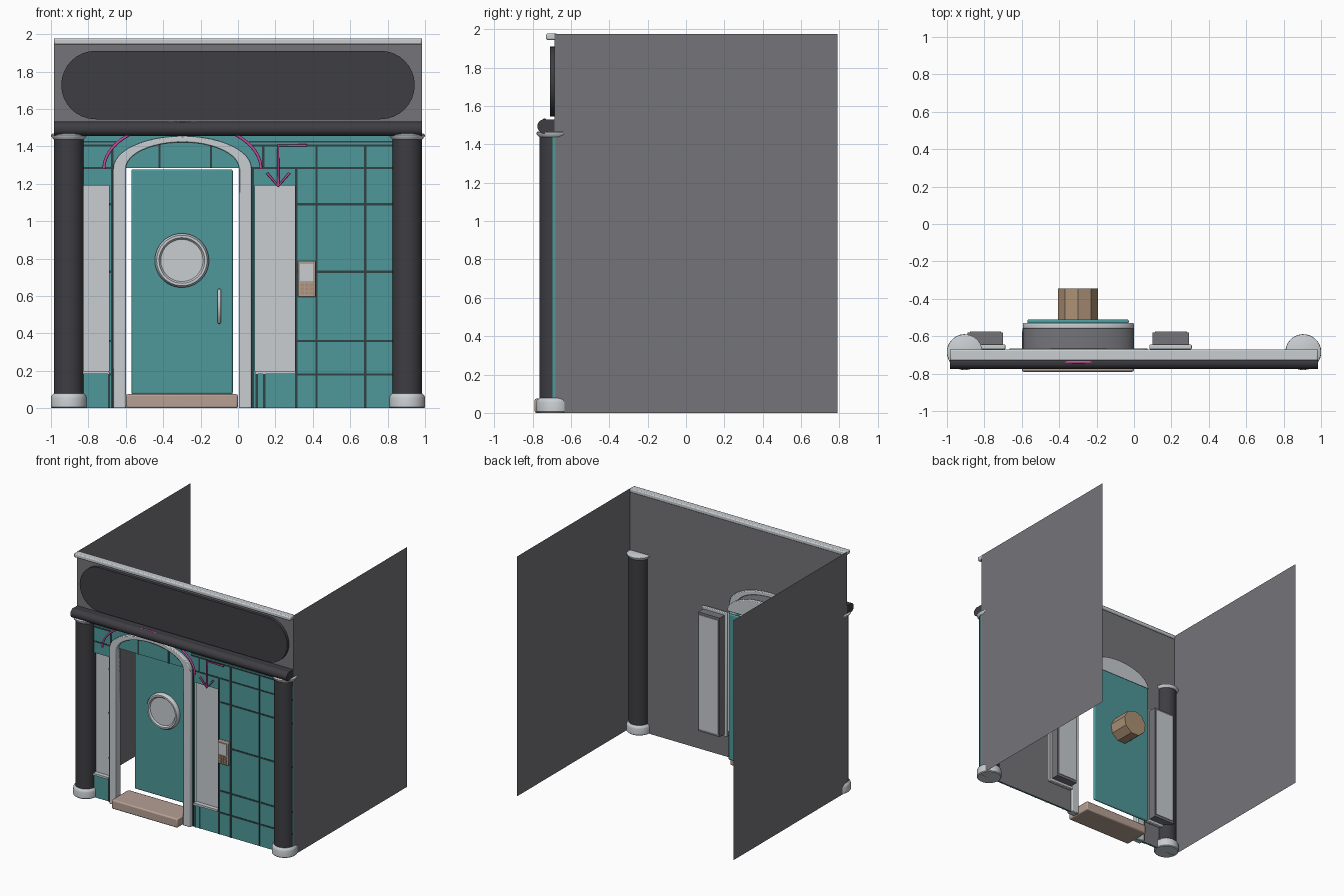
import bpy, bmesh, math
from mathutils import Vector

if "Cube" in bpy.data.objects:
    bpy.data.objects.remove(bpy.data.objects["Cube"])


def material(name, r, g, b):
    m = bpy.data.materials.new(name)
    lin = [((c / 255 + 0.055) / 1.055) ** 2.4 for c in (r, g, b)]
    m.diffuse_color = (*lin, 1)
    m.use_nodes = True
    m.node_tree.nodes["Principled BSDF"].inputs["Base Color"].default_value = m.diffuse_color
    return m


TEAL = material("teal tile", 78, 152, 154)
DARK = material("charcoal", 62, 61, 66)
GREY = material("wall grey", 117, 116, 121)
LIGHT = material("light trim", 200, 205, 208)
GROUT = material("dark grout", 48, 66, 68)
PINK = material("neon pink", 200, 75, 160)
STEP = material("step stone", 182, 160, 148)
WOOD = material("tan wood", 172, 145, 118)


def finish(name, bm, mat, bevel=0, recalc=True):
    if recalc:
        bmesh.ops.recalc_face_normals(bm, faces=bm.faces)
    me = bpy.data.meshes.new(name)
    bm.to_mesh(me)
    bm.free()
    me.materials.append(mat)
    ob = bpy.data.objects.new(name, me)
    bpy.context.collection.objects.link(ob)
    for p in me.polygons:
        p.use_smooth = True
    me.set_sharp_from_angle(angle=math.radians(35))
    if bevel:
        mod = ob.modifiers.new("edge", "BEVEL")
        mod.width, mod.segments, mod.limit_method = bevel, 2, "ANGLE"
    return ob


def prism(name, pts, y0, y1, mat, bevel=0):
    """Outline in x and z, extruded along y."""
    bm = bmesh.new()
    f = bm.faces.new([bm.verts.new((x, y0, z)) for x, z in pts])
    new = bmesh.ops.extrude_face_region(bm, geom=[f])["geom"]
    bmesh.ops.translate(bm, vec=(0, y1 - y0, 0),
                        verts=[v for v in new if isinstance(v, bmesh.types.BMVert)])
    return finish(name, bm, mat, bevel)


def box(name, x0, x1, y0, y1, z0, z1, mat, bevel=0):
    return prism(name, [(x0, z0), (x1, z0), (x1, z1), (x0, z1)], y0, y1, mat, bevel)


def lathe(name, centre, profile, n, mat, axis="z"):
    """Radius and height pairs turned about z or y."""
    bm = bmesh.new()
    rings = []
    for r, h in profile:
        ring = []
        for i in range(n):
            a = 2 * math.pi * (i + 0.25) / n
            c, s = r * math.cos(a), r * math.sin(a)
            off = Vector((c, s, h)) if axis == "z" else Vector((c, h, s))
            ring.append(bm.verts.new(Vector(centre) + off))
        rings.append(ring)
    for a, b in zip(rings, rings[1:]):
        for i in range(n):
            j = (i + 1) % n
            bm.faces.new((a[i], a[j], b[j], b[i]))
    bm.faces.new(rings[0])
    bm.faces.new(rings[-1])
    return finish(name, bm, mat)


def sheet(name, corners, mat):
    bm = bmesh.new()
    bm.faces.new([bm.verts.new(c) for c in corners])
    return finish(name, bm, mat, recalc=False)


def tube(name, pts, r, mat):
    cu = bpy.data.curves.new(name, "CURVE")
    cu.dimensions, cu.bevel_depth, cu.bevel_resolution = "3D", r, 2
    cu.use_fill_caps = True
    sp = cu.splines.new("POLY")
    sp.points.add(len(pts) - 1)
    for p, co in zip(sp.points, pts):
        p.co = (*co, 1)
    cu.materials.append(mat)
    ob = bpy.data.objects.new(name, cu)
    bpy.context.collection.objects.link(ob)


def half_ellipse(cx, cz, a, b, n=24):
    return [(cx + a * math.cos(math.pi * i / n), cz + b * math.sin(math.pi * i / n))
            for i in range(n + 1)]


CX = -0.297                      # doorway centre
DOOR = (-0.6, 0.005, 0, 1.285)   # openings as x0, x1, z0, z1
WINDOWS = [(-0.9, -0.69, 0.19, 1.19), (0.09, 0.305, 0.19, 1.19)]


# Wall: pieces around the openings, teal in front and a grey sheet behind
def wall():
    xs = [-0.985, -0.9, -0.69, -0.6, 0.005, 0.09, 0.305, 0.985]
    zs = [0, 0.19, 1.19, 1.285, 1.46]
    front, back = bmesh.new(), bmesh.new()
    for x0, x1 in zip(xs, xs[1:]):
        for z0, z1 in zip(zs, zs[1:]):
            mx, mz = (x0 + x1) / 2, (z0 + z1) / 2
            if any(a < mx < b and c < mz < d for a, b, c, d in [DOOR] + WINDOWS):
                continue
            q = [(x0, z0), (x1, z0), (x1, z1), (x0, z1)]
            front.faces.new([front.verts.new((x, -0.695, z)) for x, z in q])
            back.faces.new([back.verts.new((x, -0.68, z)) for x, z in reversed(q)])
    bmesh.ops.remove_doubles(front, verts=front.verts, dist=1e-4)
    # Reveals around the openings and the outer ends
    rim = [e for e in front.edges if e.is_boundary]
    new = bmesh.ops.extrude_edge_only(front, edges=rim)["geom"]
    bmesh.ops.translate(front, vec=(0, 0.0148, 0),
                        verts=[v for v in new if isinstance(v, bmesh.types.BMVert)])
    finish("tiled_wall", front, TEAL, recalc=False)
    finish("wall_back", back, GREY, recalc=False)


wall()
box("upper_wall", -0.985, 0.985, -0.685, -0.68, 1.46, 1.96, GREY)
for s, side in ((-1, "left"), (1, "right")):
    x = 0.985 * s
    c = [(x, -0.685, 0), (x, 0.79, 0), (x, 0.79, 1.975), (x, -0.685, 1.975)]
    sheet(side + "_wall", c if s > 0 else c[::-1], GREY)

# Grout lines between the tiles
for z in (0.18, 0.36, 0.73, 1.09):
    box("grout_row", 0.31, 0.985, -0.699, -0.694, z - 0.006, z + 0.006, GROUT)
    box("grout_row_left", -0.69, -0.665, -0.699, -0.694, z - 0.006, z + 0.006, GROUT)
for z in (1.285, 1.405, 1.425):
    box("grout_band_right", 0.06, 0.985, -0.699, -0.694, z - 0.005, z + 0.005, GROUT)
    box("grout_band_left", -0.985, -0.65, -0.699, -0.694, z - 0.005, z + 0.005, GROUT)
for x, z0, z1 in ((0.42, 0, 1.4), (0.68, 0, 1.4), (0.312, 0, 1.285), (0.14, 0, 0.19),
                  (0.10, 0, 0.19), (0.079, 0, 1.285), (0.135, 1.285, 1.4),
                  (-0.145, 1.285, 1.42), (-0.42, 1.285, 1.42), (-0.672, 0, 1.4),
                  (-0.69, 0, 0.19)):
    box("grout_column", x - 0.006, x + 0.006, -0.699, -0.694, z0, z1, GROUT)

# Sign panel, roof cap and cornice
pill = []
for i in range(17):
    a = -math.pi / 2 + math.pi * i / 16
    pill.append((0.762 + 0.183 * math.cos(a), 1.728 + 0.183 * math.sin(a)))
pill += [(-x, z) for x, z in reversed(pill)]
prism("sign_panel", pill, -0.71, -0.684, DARK)
box("roof_cap", -0.985, 0.985, -0.73, -0.67, 1.945, 1.978, LIGHT, 0.008)
box("cornice_back", -0.985, 0.985, -0.735, -0.684, 1.465, 1.53, DARK)
rod = [(0.038 * math.cos(a), 0.038 * math.sin(a))
       for a in (2 * math.pi * i / 20 for i in range(20))]
ob = prism("cornice_rod", rod, -0.985, 0.985, DARK)
ob.rotation_euler = (0, 0, math.pi / 2)
ob.location = (0, -0.737, 1.494)

# Columns with bases and caps
for s in (-1, 1):
    at = (0.905 * s, -0.685, 0)
    lathe("column", at, [(0.08, 0.05), (0.08, 1.45)], 32, DARK)
    lathe("column_base", at, [(0.09, 0), (0.096, 0.006), (0.096, 0.055), (0.092, 0.068),
                              (0.081, 0.078)], 32, LIGHT)
    lathe("column_cap", at, [(0.081, 1.438), (0.094, 1.453), (0.095, 1.462),
                             (0.085, 1.468)], 32, LIGHT)

# Door surround, deep lintel and back arch
outer = [(0.073, 0)] + half_ellipse(CX, 1.28, 0.37, 0.175) + [(-0.667, 0)]
inner = [(-0.6, 0)] + half_ellipse(CX, 1.28, 0.303, 0.142)[::-1] + [(0.005, 0)]
prism("door_surround", outer + inner, -0.725, -0.665, LIGHT, 0.006)
prism("lintel", half_ellipse(CX, 1.285, 0.298, 0.14), -0.679, -0.56, GREY)
prism("back_arch", half_ellipse(CX, 1.285, 0.298, 0.15), -0.56, -0.53, LIGHT, 0.006)

# Door, porthole, handle and step
box("door", -0.57, -0.028, -0.532, -0.51, 0.075, 1.277, TEAL, 0.008)
hole = (-0.3, 0, 0.79)
lathe("porthole_ring", hole, [(0.145, -0.53), (0.145, -0.55), (0.135, -0.565),
                              (0.122, -0.565), (0.112, -0.552), (0.112, -0.53)],
      40, LIGHT, "y")
lathe("porthole_glass", hole, [(0.113, -0.533), (0.113, -0.553)], 40, LIGHT, "y")
lathe("viewing_barrel", hole, [(0.108, -0.512), (0.108, -0.345)], 9, WOOD, "y")
tube("door_handle", [(-0.1, -0.532, 0.46), (-0.1, -0.56, 0.46),
                     (-0.1, -0.56, 0.63), (-0.1, -0.532, 0.63)], 0.01, LIGHT)
box("door_step", -0.6, 0.0, -0.79, -0.57, 0, 0.075, STEP, 0.01)

# Windows: recessed pane, frame and box behind
for x0, x1, z0, z1 in WINDOWS:
    box("window_frame", x0 - 0.008, x1 + 0.004, -0.67, -0.645, z0 - 0.01, z1 + 0.01, LIGHT, 0.005)
    box("window_box", x0 + 0.01, x1 - 0.01, -0.648, -0.58, z0 + 0.01, z1 - 0.01, GREY)
    box("window_back_pane", x0 + 0.022, x1 - 0.022, -0.582, -0.575, z0 + 0.03, z1 - 0.03, LIGHT)
    box("window_sill", x0, x1, -0.705, -0.66, z0 - 0.006, z0 + 0.01, LIGHT)

# Entry keypad
box("keypad_body", 0.32, 0.415, -0.72, -0.694, 0.595, 0.787, STEP, 0.006)
box("keypad_screen", 0.332, 0.403, -0.725, -0.719, 0.68, 0.772, LIGHT)
for i in range(3):
    for j in range(3):
        x, z = 0.334 + 0.024 * i, 0.607 + 0.022 * j
        box("keypad_button", x, x + 0.019, -0.726, -0.719, z, z + 0.016, WOOD)

# Neon arch and arrow
tube("neon_arch", [(x, -0.738, z) for x, z in half_ellipse(CX, 1.28, 0.42, 0.248, 40)],
     0.008, PINK)
tube("neon_arrow_stem", [(0.37, -0.715, 1.405), (0.215, -0.715, 1.405),
                         (0.215, -0.715, 1.19)], 0.007, PINK)
tube("neon_arrow_head", [(0.155, -0.715, 1.258), (0.215, -0.715, 1.187),
                         (0.275, -0.715, 1.258)], 0.007, PINK)
